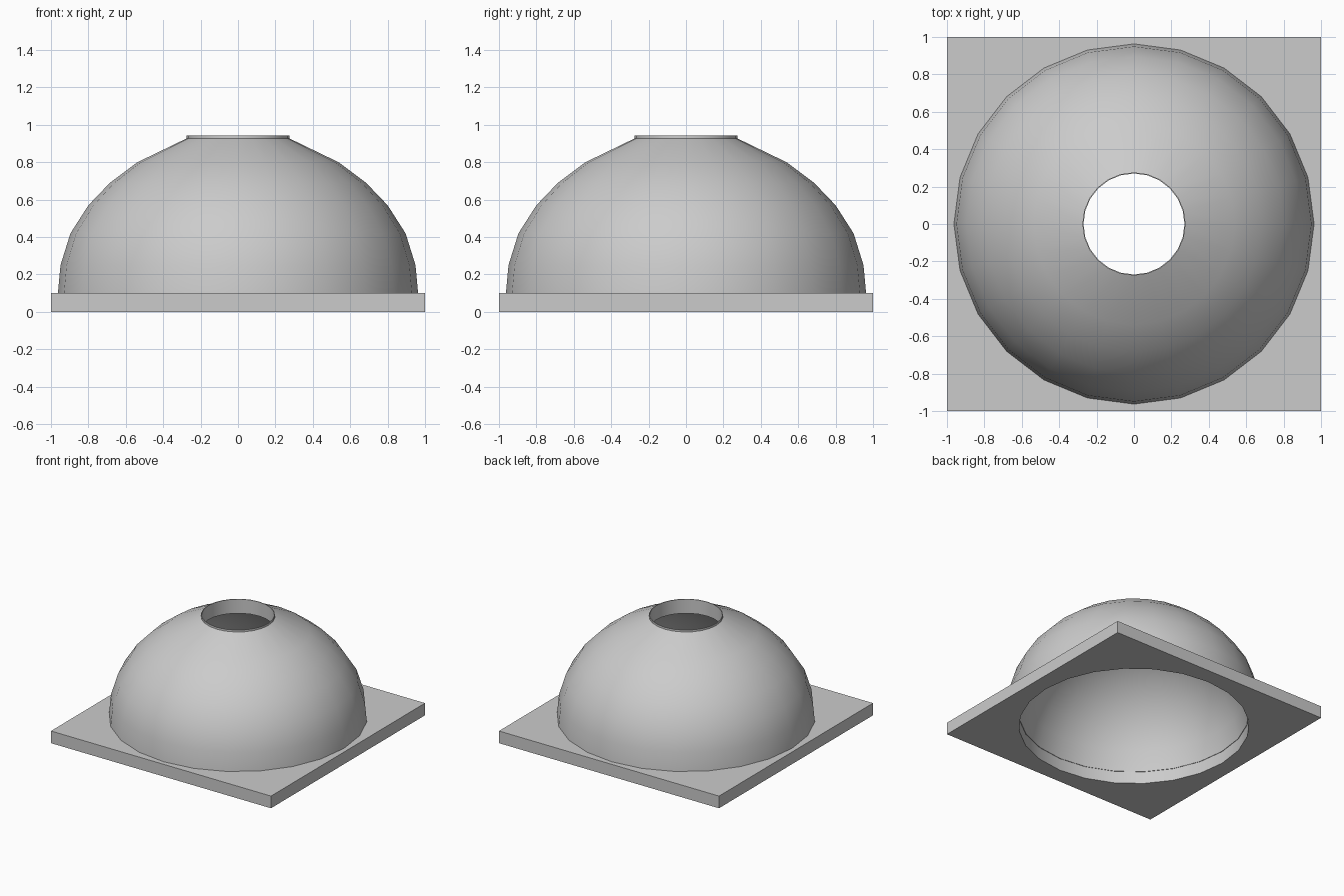
import bpy, bmesh, math

if "Cube" in bpy.data.objects:
    bpy.data.objects.remove(bpy.data.objects["Cube"])

SEG = 24


def lathe(name, profile, closed=True):
    """Spin a list of (radius, z) points around the z axis."""
    bm = bmesh.new()
    rings = []
    for i in range(SEG):
        a = 2 * math.pi * i / SEG
        rings.append([bm.verts.new((r * math.cos(a), r * math.sin(a), z)) for r, z in profile])
    n = len(profile)
    for i in range(SEG):
        p, q = rings[i], rings[(i + 1) % SEG]
        for j in range(n if closed else n - 1):
            k = (j + 1) % n
            bm.faces.new((p[j], q[j], q[k], p[k]))
    bmesh.ops.recalc_face_normals(bm, faces=bm.faces)
    return finish(name, bm)


def finish(name, bm):
    mesh = bpy.data.meshes.new(name)
    bm.to_mesh(mesh)
    bm.free()
    ob = bpy.data.objects.new(name, mesh)
    bpy.context.collection.objects.link(ob)
    bpy.ops.object.select_all(action='DESELECT')
    ob.select_set(True)
    bpy.context.view_layer.objects.active = ob
    bpy.ops.object.shade_smooth_by_angle(angle=math.radians(35))
    return ob


# Dome shell: outer skin, thin raised lip round the opening, inner skin
outer = [(0.963, 0.1), (0.949, 0.25), (0.896, 0.42), (0.80, 0.57),
         (0.685, 0.69), (0.538, 0.80), (0.276, 0.927)]
lip = [(0.276, 0.943), (0.27, 0.943)]
top = math.acos(0.27 / 0.87)
low = math.asin(0.1 / 0.87)
inner = []
for i in range(7):
    a = top + (low - top) * i / 6
    inner.append((0.87 * math.cos(a), 0.87 * math.sin(a)))
lathe("dome", outer + lip + inner)

# Square base plate with a round opening matching the inner skin
bm = bmesh.new()
levels = []
for z in (0.0, 0.1):
    rim, edge = [], []
    for i in range(SEG):
        a = 2 * math.pi * i / SEG
        c, s = math.cos(a), math.sin(a)
        m = max(abs(c), abs(s))
        rim.append(bm.verts.new((0.868 * c, 0.868 * s, z)))
        edge.append(bm.verts.new((c / m, s / m, z)))
    levels.append((rim, edge))
(rim0, edge0), (rim1, edge1) = levels
for i in range(SEG):
    j = (i + 1) % SEG
    for a, b in ((rim0, edge0), (edge0, edge1), (edge1, rim1), (rim1, rim0)):
        bm.faces.new((a[i], a[j], b[j], b[i]))
bmesh.ops.recalc_face_normals(bm, faces=bm.faces)
finish("base_plate", bm)
